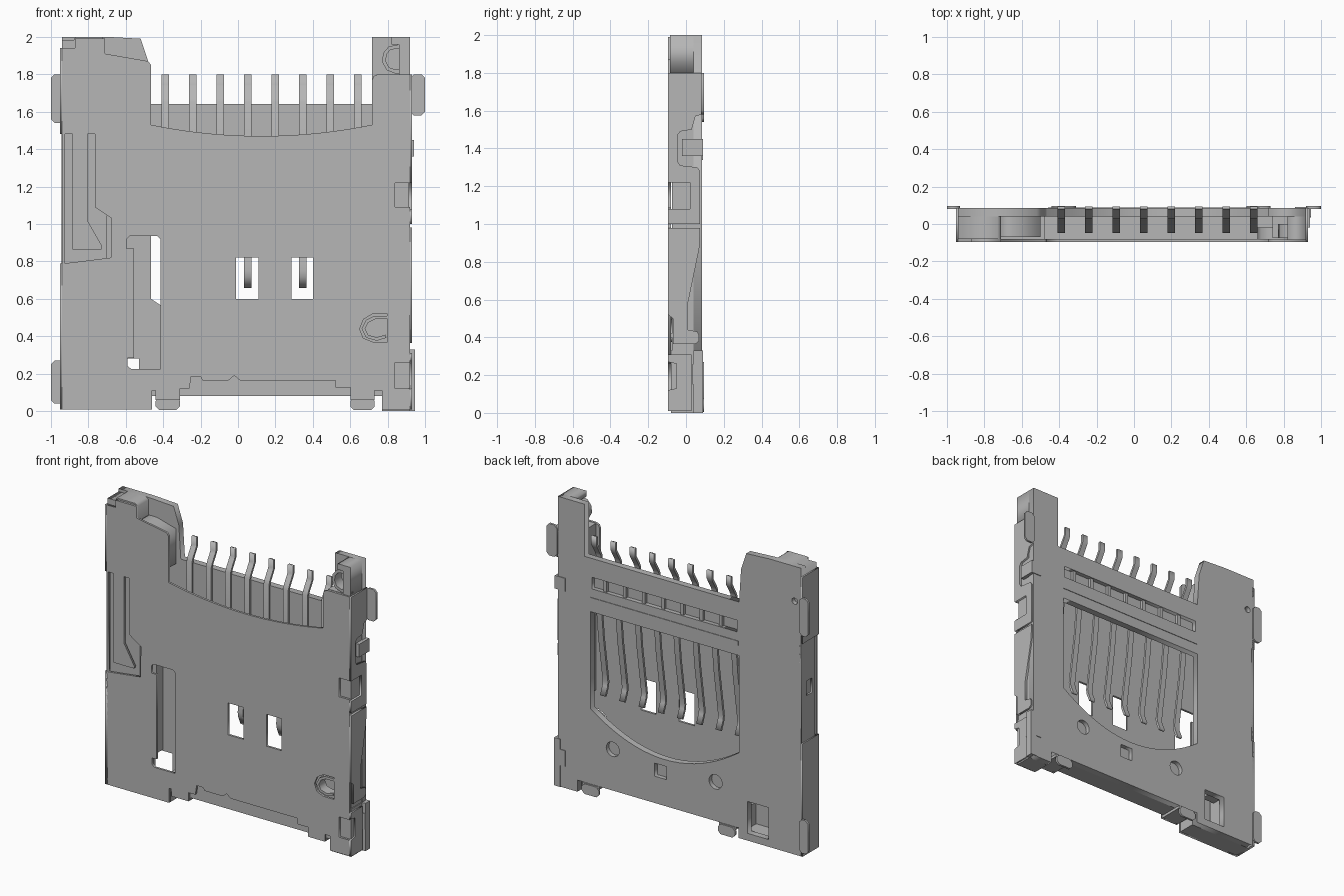
import bpy, bmesh, math
from mathutils import Matrix, Vector

if "Cube" in bpy.data.objects:
    bpy.data.objects.remove(bpy.data.objects["Cube"])

grey = bpy.data.materials.new("plain_grey")
grey.use_nodes = True
GREY = (0.47, 0.47, 0.47, 1)
grey.diffuse_color = GREY
grey.node_tree.nodes["Principled BSDF"].inputs["Base Color"].default_value = GREY


def add(name, bm):
    bmesh.ops.remove_doubles(bm, verts=bm.verts, dist=1e-5)
    bmesh.ops.recalc_face_normals(bm, faces=bm.faces)
    me = bpy.data.meshes.new(name)
    bm.to_mesh(me)
    bm.free()
    me.materials.append(grey)
    ob = bpy.data.objects.new(name, me)
    bpy.context.collection.objects.link(ob)
    return ob


def panel(name, loops, a, b, axis="y"):
    """Extrude an outline (first loop) with holes (other loops) from a to b.
    Loops are (x, z) for axis y and (y, z) for axis x."""
    cu = bpy.data.curves.new(name, "CURVE")
    cu.dimensions = "2D"
    cu.fill_mode = "BOTH"
    cu.extrude = (b - a) / 2
    for pts in loops:
        sp = cu.splines.new("POLY")
        sp.points.add(len(pts) - 1)
        for p, (u, v) in zip(sp.points, pts):
            p.co = (u, v, 0, 1)
        sp.use_cyclic_u = True
    tmp = bpy.data.objects.new(name, cu)
    me = tmp.to_mesh()
    bm = bmesh.new()
    bm.from_mesh(me)
    tmp.to_mesh_clear()
    bpy.data.objects.remove(tmp)
    bpy.data.curves.remove(cu)
    mid = (a + b) / 2
    for v in bm.verts:
        u, w, d = v.co
        v.co = (u, mid - d, w) if axis == "y" else (mid + d, u, w)
    return add(name, bm)


def box(name, x0, x1, y0, y1, z0, z1):
    bm = bmesh.new()
    bmesh.ops.create_cube(bm, size=1)
    for v in bm.verts:
        v.co = [lo + (c + 0.5) * (hi - lo) for c, lo, hi in
                zip(v.co, (x0, y0, z0), (x1, y1, z1))]
    return add(name, bm)


def rect(x0, x1, z0, z1, c=0.0):
    if not c:
        return [(x0, z0), (x1, z0), (x1, z1), (x0, z1)]
    return [(x0 + c, z0), (x1 - c, z0), (x1, z0 + c), (x1, z1 - c),
            (x1 - c, z1), (x0 + c, z1), (x0, z1 - c), (x0, z0 + c)]


def circle(cx, cz, r, n=24):
    return [(cx + r * math.cos(2 * math.pi * i / n),
             cz + r * math.sin(2 * math.pi * i / n)) for i in range(n)]


def sag(x0, x1, z, depth, n=20):
    """Shallow bowl-shaped arc from x0 to x1."""
    return [(x0 + (x1 - x0) * i / n, z - depth * (1 - (2 * i / n - 1) ** 2))
            for i in range(n + 1)]


def strip(path, t):
    """Outline of a bent strip of thickness t following a path."""
    ps = [Vector(p) for p in path]
    left, right = [], []
    for i, p in enumerate(ps):
        d = (ps[min(i + 1, len(ps) - 1)] - ps[max(i - 1, 0)]).normalized()
        n = Vector((-d.y, d.x)) * t / 2
        left.append(tuple(p + n))
        right.append(tuple(p - n))
    return left + right[::-1]


F, B = -0.095, 0.085          # front of the shell, back of the housing
CONTACTS = [-0.39 + 0.147 * i for i in range(8)]

# Metal cover with its cut-outs
cover = ([(-0.94, 0.01), (-0.46, 0.01), (-0.46, 0.11), (-0.44, 0.11), (-0.44, 0.06),
          (-0.31, 0.06), (-0.31, 0.12), (-0.26, 0.12), (-0.25, 0.185), (-0.2, 0.185),
          (-0.19, 0.165), (-0.05, 0.165), (-0.02, 0.19), (0.01, 0.165), (0.52, 0.165),
          (0.52, 0.125), (0.6, 0.125), (0.6, 0.06), (0.73, 0.06), (0.73, 0.11),
          (0.77, 0.11), (0.77, 0.01), (0.92, 0.01), (0.92, 0.12), (0.84, 0.12),
          (0.84, 0.26), (0.92, 0.26), (0.92, 1.09), (0.84, 1.09), (0.84, 1.22),
          (0.92, 1.22), (0.92, 1.8), (0.75, 1.8), (0.725, 1.79), (0.715, 1.765)]
         + sag(0.715, -0.465, 1.53, 0.06)
         + [(-0.465, 1.85), (-0.48, 1.87), (-0.71, 1.91), (-0.71, 1.99),
            (-0.87, 1.99), (-0.87, 1.94), (-0.94, 1.94)])
latch_gap = [(-0.925, 1.48), (-0.925, 0.79), (-0.84, 0.8), (-0.68, 0.82), (-0.675, 1.03),
             (-0.765, 1.09), (-0.765, 1.48), (-0.805, 1.48), (-0.805, 1.02),
             (-0.725, 0.88), (-0.73, 0.865), (-0.885, 0.865), (-0.885, 1.48)]
slider_slot = [(-0.59, 0.24), (-0.57, 0.225), (-0.415, 0.225), (-0.415, 0.92),
               (-0.43, 0.935), (-0.58, 0.935), (-0.595, 0.92), (-0.595, 0.87),
               (-0.555, 0.87), (-0.555, 0.285), (-0.59, 0.285)]
spring_hole = [(0.65, 0.44), (0.67, 0.39), (0.72, 0.37), (0.8, 0.37), (0.8, 0.52),
               (0.72, 0.52), (0.67, 0.49)]
panel("metal_cover", [cover, latch_gap, slider_slot, spring_hole,
                      rect(-0.01, 0.11, 0.6, 0.82), rect(0.285, 0.4, 0.6, 0.82)], F, -0.08)

# Plastic base: solid inner layer and pocketed outer layer
outline = [(-0.94, 0.01), (-0.46, 0.01), (-0.46, 0.08), (0.77, 0.08), (0.77, 0), (0.92, 0),
           (0.92, 2), (0.715, 2), (0.715, 1.64), (-0.465, 1.64), (-0.48, 1.87),
           (-0.52, 1.99), (-0.7, 2), (-0.94, 2)]
window = [(0.67, 1.27), (-0.465, 1.27)] + sag(-0.465, 0.67, 0.6, 0.2)
corner_hole = rect(-0.69, -0.53, 0.06, 0.28)
panel("base_inner_layer", [outline, window, corner_hole], 0.04, 0.055)
panel("base_outer_layer",
      [outline, window, corner_hole, rect(-0.45, 0.66, 1.43, 1.51), circle(0.5, 0.365, 0.05),
       circle(-0.285, 0.35, 0.05), rect(0.09, 0.18, 0.265, 0.355),
       circle(-0.89, 1.76, 0.022, 12)], 0.055, B)
for i in range(7):
    x = CONTACTS[i] + 0.0735
    box(f"slot_rib_{i + 1}", x - 0.012, x + 0.012, 0.054, 0.075, 1.43, 1.51)
box("back_ridge", -0.46, 0.67, 0.08, 0.089, 1.34, 1.37)

# Housing walls between the base and the cover
box("bottom_wall", -0.46, 0.77, -0.08, 0.04, 0.08, 0.2)
box("left_foot", -0.93, -0.46, -0.08, 0.04, 0.01, 0.05)
box("left_foot_wall", -0.48, -0.46, -0.08, 0.04, 0.01, 0.2)
box("right_foot", 0.77, 0.92, -0.08, 0.04, 0, 0.33)
box("left_rail", -0.93, -0.7, -0.07, 0.04, 0.05, 1.5)
box("left_inner_rail", -0.7, -0.6, -0.03, 0.04, 0.29, 1.5)
box("right_rail_low", 0.82, 0.915, -0.075, 0.04, 0.33, 0.65)
box("right_rail", 0.74, 0.915, -0.075, 0.04, 0.65, 1.8)

# Upper ears
panel("left_ear_block", [[(-0.94, 1.5), (-0.71, 1.5), (-0.71, 1.985), (-0.73, 2),
                          (-0.87, 2), (-0.88, 1.98), (-0.94, 1.98)]], -0.08, 0.04)
panel("left_ear_wedge", [[(-0.71, 1.6), (-0.5, 1.6), (-0.5, 1.84), (-0.65, 1.88),
                          (-0.71, 1.88)]], -0.07, 0.04)
panel("right_ear_block", [[(0.86, 1.8), (0.92, 1.8), (0.92, 2), (0.82, 2), (0.82, 1.96),
                           (0.86, 1.96)]], -0.085, 0.04)
panel("ear_hook", [strip([(0.865, 1.95), (0.81, 1.94), (0.785, 1.91), (0.78, 1.87),
                          (0.8, 1.83), (0.84, 1.815), (0.92, 1.815)], 0.02)], -0.075, 0.0)

# Contact springs with solder tails
profile = [(0.086, 1.8), (0.086, 1.745), (0.075, 1.725), (0.045, 1.675), (0.034, 1.65),
           (0.032, 1.3), (0.01, 1.08), (-0.03, 0.82), (-0.04, 0.75), (-0.035, 0.72),
           (-0.01, 0.66)]
for i, x in enumerate(CONTACTS):
    panel(f"contact_{i + 1}", [strip(profile, 0.016)], x - 0.02, x + 0.02, "x")

# Detect spring beside the lower right corner
panel("detect_spring", [strip([(0.9, 0.62), (0.89, 0.57), (0.81, 0.53), (0.8, 0.5),
                               (0.73, 0.5), (0.69, 0.48), (0.67, 0.44), (0.69, 0.4),
                               (0.74, 0.385), (0.79, 0.4)], 0.018)], -0.09, -0.02)
box("spring_lug", 0.8, 0.91, -0.09, -0.06, 0.4, 0.42)

# Right side of the shell
SIDE = {
    "right_upper_side": [(F, 1.8), (F, 1.22), (0.02, 1.22), (0.02, 1.08), (F, 1.08), (F, 1.0),
                         (0.075, 1.0), (0.075, 1.28), (0.06, 1.3), (-0.03, 1.31), (-0.045, 1.33),
                         (-0.045, 1.47), (-0.03, 1.49), (0.03, 1.5), (0.05, 1.57), (B, 1.58),
                         (B, 1.8)],
    "right_spring_arm": [(F, 0.98), (0.075, 0.98), (0.07, 0.87), (0.01, 0.58), (0.01, 0.44),
                         (0.06, 0.43), (0.07, 0.41), (0.07, 0.38), (0.05, 0.365), (-0.07, 0.365),
                         (-0.07, 0.5), (F, 0.52)],
    "right_lower_side": [(F, 0.31), (F, 0.27), (-0.05, 0.26), (-0.05, 0.13), (F, 0.12),
                         (F, 0.01), (0.03, 0.01), (0.03, 0.31)],
}
for name, pts in SIDE.items():
    panel(name, [pts], 0.915, 0.93, "x")
box("right_upper_lug", 0.86, 0.94, -0.02, 0.09, 1.36, 1.45)
box("right_lower_lug", 0.86, 0.945, 0.035, 0.09, 0.15, 0.26)
box("right_foot_plate", 0.9, 0.945, 0.04, 0.09, 0, 0.33)

# Left side of the shell
panel("left_upper_side", [rect(F, B, 1.48, 1.94)], -0.95, -0.93, "x")
panel("left_lower_side", [rect(F, B, 0.01, 0.79)], -0.95, -0.93, "x")
panel("left_middle_side", [rect(-0.06, B, 0.79, 1.48), rect(-0.03, 0.03, 1.1, 1.2)],
      -0.942, -0.925, "x")

# Solder tabs
for name, x0, x1, z0, z1 in [("left_upper_tab", -1.0, -0.93, 1.54, 1.8),
                             ("left_lower_tab", -1.0, -0.93, 0.04, 0.27),
                             ("right_upper_tab", 0.92, 1.0, 1.58, 1.8),
                             ("bottom_left_tab", -0.44, -0.31, 0.005, 0.075),
                             ("bottom_right_tab", 0.6, 0.73, 0.005, 0.075)]:
    panel(name, [rect(x0, x1, z0, z1, 0.02)], 0.08, 0.095)
for side, x0 in (("left", -0.44), ("right", 0.6)):
    box(f"bottom_{side}_flange", x0, x0 + 0.13, -0.085, 0.085, 0.06, 0.078)
